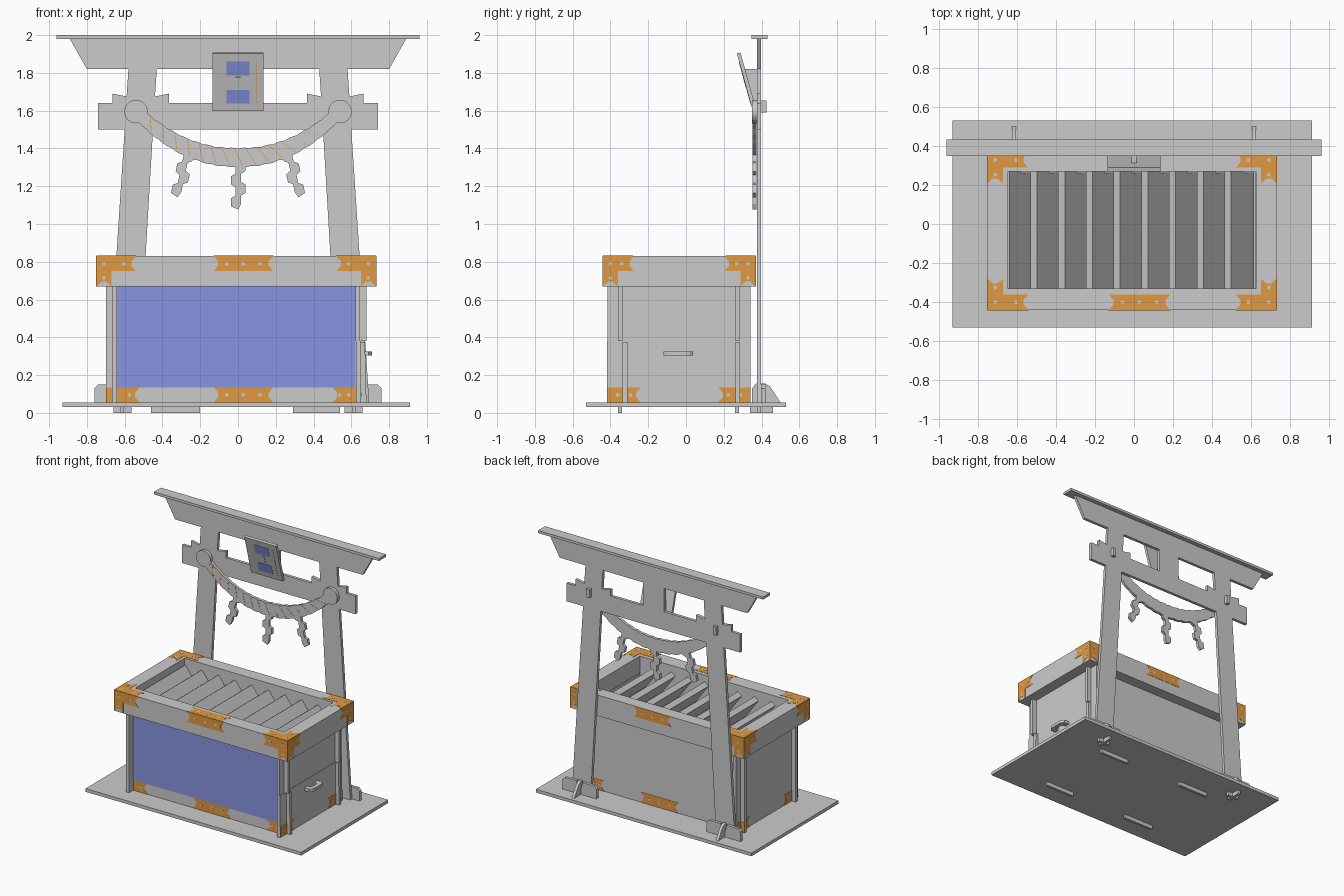
import bpy, bmesh, math
from mathutils import Vector

if "Cube" in bpy.data.objects:
    bpy.data.objects.remove(bpy.data.objects["Cube"])


def mat(name, rgb):
    m = bpy.data.materials.new(name)
    m.diffuse_color = (*rgb, 1)
    m.use_nodes = True
    m.node_tree.nodes["Principled BSDF"].inputs["Base Color"].default_value = m.diffuse_color
    return m


BRASS = mat("brass", (0.76, 0.32, 0.05))
BLUE = mat("blue", (0.25, 0.30, 0.76))
MAP = {'xz': lambda u, v, d: (u, d, v), 'yz': lambda u, v, d: (d, u, v), 'xy': lambda u, v, d: (u, v, d)}


def prism(name, pts, plane, a, b, m=None):
    """Extrude a 2D outline in a plane from depth a to b."""
    bm = bmesh.new()
    f = MAP[plane]
    lo = [bm.verts.new(f(u, v, a)) for u, v in pts]
    hi = [bm.verts.new(f(u, v, b)) for u, v in pts]
    n = len(pts)
    bm.faces.new(lo)
    bm.faces.new(hi)
    for i in range(n):
        j = (i + 1) % n
        bm.faces.new((lo[i], lo[j], hi[j], hi[i]))
    bmesh.ops.recalc_face_normals(bm, faces=bm.faces)
    me = bpy.data.meshes.new(name)
    bm.to_mesh(me)
    bm.free()
    o = bpy.data.objects.new(name, me)
    bpy.context.collection.objects.link(o)
    if m:
        me.materials.append(m)
    return o


def box(name, x0, x1, y0, y1, z0, z1, m=None):
    return prism(name, [(x0, y0), (x1, y0), (x1, y1), (x0, y1)], 'xy', z0, z1, m)


def circle(u, v, r, n=24):
    return [(u + r * math.cos(2 * math.pi * i / n), v + r * math.sin(2 * math.pi * i / n)) for i in range(n)]


# Brass fittings: fishtail strips and L corners lying on a face at depth d (o = outward sign)
W, N = 0.08, 0.025


def dots(pts, plane, d, o):
    for u, v in pts:
        prism("nail", circle(u, v, 0.010, 10), plane, d, d + o * 0.003)


def strip(plane, u0, u1, v0, d, o, left=True, right=True):
    t = [(0, 0), (N, W * .35), (N, W * .65), (0, W)]
    L = [(u0 + (a if left else 0), v0 + b) for a, b in t]
    R = [(u1 - (a if right else 0), v0 + b) for a, b in t]
    prism("brass_strip", L + R[::-1], plane, d, d + o * 0.002, BRASS)
    n = 3 if u1 - u0 > 0.25 else 2
    dots([(u0 + (u1 - u0) * (i + .8) / (n + .6), v0 + W / 2) for i in range(n)], plane, d, o)


def corner(plane, cu, cv, su, sv, lu, lv, d, o):
    p = [(0, 0), (lu, 0), (lu - N, W * .35), (lu - N, W * .65), (lu, W), (W, W),
         (W, lv), (W * .65, lv - N), (W * .35, lv - N), (0, lv)]
    prism("brass_corner", [(cu + su * a, cv + sv * b) for a, b in p], plane, d, d + o * 0.002, BRASS)
    dots([(cu + su * a, cv + sv * b) for a, b in ((W / 2, W / 2), (lu - .065, W / 2), (W / 2, lv - .045))],
         plane, d, o)


# Base plate and tabs below it
box("base_plate", -0.93, 0.91, -0.53, 0.53, 0.03, 0.055)
for y in (-0.36, 0.26):
    for x0, x1 in ((-0.46, -0.2), (0.29, 0.54)):
        box("base_tab", x0, x1, y, y + 0.02, 0, 0.03)

# Box body: boards crossing each other at the corners
box("front_board_lower", -0.70, 0.64, -0.36, -0.337, 0.055, 0.38)
box("front_board_upper", -0.70, 0.68, -0.36, -0.337, 0.38, 0.70)
box("back_board_lower", -0.70, 0.64, 0.262, 0.284, 0.055, 0.38)
box("back_board_upper", -0.70, 0.68, 0.262, 0.284, 0.38, 0.70)
box("left_board", -0.665, -0.64, -0.415, 0.342, 0.055, 0.70)
box("right_board", 0.622, 0.645, -0.415, 0.342, 0.38, 0.70)
box("blue_front_panel", -0.64, 0.622, -0.363, -0.36, 0.135, 0.67, BLUE)

# Pull-out door at the lower right with its corner battens
box("right_door", 0.625, 0.65, -0.418, 0.342, 0.055, 0.38)
for y in (-0.335, 0.262):
    prism("door_batten", [(0.65, 0.055), (0.68, 0.055), (0.672, 0.375), (0.65, 0.375)], 'xz', y, y + 0.025)

# Door handle: flat rounded loop
h = [(0.645, -0.118), (0.69, -0.118), (0.705, -0.10), (0.71, -0.08), (0.71, 0.0), (0.705, 0.02), (0.69, 0.038),
     (0.645, 0.038), (0.645, 0.0), (0.67, 0.0), (0.68, -0.02), (0.68, -0.06), (0.67, -0.08), (0.645, -0.08)]
prism("door_handle", h, 'xy', 0.303, 0.325)

# Top frame
X0, X1, Y0, Y1 = -0.75, 0.73, -0.44, 0.368
box("frame_front", X0, X1, Y0, -0.33, 0.67, 0.83)
box("frame_back", X0, X1, 0.27, Y1, 0.67, 0.83)
box("frame_left", X0, -0.645, -0.33, 0.27, 0.67, 0.83)
box("frame_right", 0.625, X1, -0.33, 0.27, 0.67, 0.83)

# Slanted slats in the opening
c, s = math.cos(math.radians(53)), math.sin(math.radians(53))
for k in range(9):
    x, z, L, t = -0.672 + 0.142 * k, 0.755, 0.195, 0.042
    prism("slat", [(x, z), (x + t * s, z + t * c), (x + t * s + L * c, z + t * c - L * s), (x + L * c, z - L * s)],
          'xz', -0.335, 0.275)

# Brass on the frame: front, back, sides and top
for d, o in ((Y0, -1), (Y1, 1)):
    for cu, su in ((X0, 1), (X1, -1)):
        corner('xz', cu, 0.83, su, -1, 0.21, 0.16, d, o)
    strip('xz', -0.13, 0.187, 0.75, d, o)
for d, o in ((X0, -1), (X1, 1)):
    for cu, su in ((Y0, 1), (Y1, -1)):
        corner('yz', cu, 0.83, su, -1, 0.165, 0.16, d, o)
for cx, sx in ((X0, 1), (X1, -1)):
    for cy, sy in ((Y0, 1), (Y1, -1)):
        corner('xy', cx, cy, sx, sy, 0.21, 0.16, 0.83, 1)
strip('xy', -0.13, 0.187, Y0, 0.83, 1)

# Brass along the foot of the box
for d, o in ((-0.36, -1), (0.284, 1)):
    strip('xz', -0.70, -0.52, 0.055, d, o, left=False)
    strip('xz', -0.13, 0.187, 0.055, d, o)
    strip('xz', 0.50, 0.625, 0.055, d, o, right=False)
for d, o in ((-0.665, -1), (0.65, 1)):
    strip('yz', -0.415, -0.24, 0.055, d, o, left=False)
    strip('yz', 0.17, 0.342, 0.055, d, o, right=False)

# Gate: roof board, lintel, tie beam
box("roof_board", -0.96, 0.96, 0.347, 0.432, 1.98, 2.0)
prism("lintel", [(-0.89, 1.98), (0.89, 1.98), (0.80, 1.82), (-0.80, 1.82)], 'xz', 0.375, 0.398)
box("tie_beam", -0.74, 0.74, 0.375, 0.398, 1.50, 1.64)
box("plaque_post", -0.09, 0.09, 0.375, 0.398, 1.64, 1.82)

# Gate legs with wedges, rope discs, pegs and feet, mirrored
for m in (-1, 1):
    def side(pts):
        return [(m * a, b) for a, b in pts]

    def mbox(name, x0, x1, *r):
        box(name, *sorted((m * x0, m * x1)), *r)
    prism("gate_leg_upper", side([(0.43, 1.82), (0.58, 1.82), (0.592, 1.64), (0.442, 1.64)]), 'xz', 0.375, 0.398)
    prism("gate_leg_lower", side([(0.45, 1.50), (0.60, 1.50), (0.695, 0.05), (0.535, 0.05)]), 'xz', 0.375, 0.398)
    prism("outer_wedge", side([(0.59, 1.64), (0.665, 1.64), (0.665, 1.69), (0.589, 1.675)]), 'xz', 0.375, 0.398)
    prism("inner_wedge", side([(0.442, 1.64), (0.365, 1.64), (0.365, 1.69), (0.44, 1.675)]), 'xz', 0.375, 0.398)
    prism("rope_disc", circle(m * 0.54, 1.595, 0.062, 32), 'xz', 0.350, 0.375)
    mbox("rope_peg", 0.527, 0.553, 0.36, 0.425, 1.59, 1.655)
    mbox("leg_tab", 0.565, 0.66, 0.375, 0.398, 0, 0.05)
    mbox("gusset_tab", 0.603, 0.625, 0.34, 0.46, 0, 0.05)
    prism("foot_plate", side([(0.47, 0.055), (0.76, 0.055), (0.76, 0.13), (0.74, 0.15), (0.64, 0.15), (0.63, 0.10),
                              (0.60, 0.10), (0.59, 0.15), (0.49, 0.15), (0.47, 0.13)]), 'xz', 0.398, 0.42)
    prism("foot_gusset", [(0.35, 0.055), (0.50, 0.055), (0.445, 0.14), (0.42, 0.155), (0.37, 0.155), (0.35, 0.13)],
          'yz', m * 0.603, m * 0.625)

# Twisted rope, cut flat, with wavy edges and thin strand lines


def rope_at(x, k=0.0):
    r = abs(x) / 0.54
    z = 1.352 + 0.245 * r ** 2.2
    g = 0.245 * 2.2 * r ** 1.2 / 0.54 * (1 if x > 0 else -1)
    n = Vector((-g, 1)).normalized()
    w = 0.030 + 0.020 * (1 - r * r)
    p = Vector((x, z)) + n * w * k
    return p.x, p.y


M, STR = 96, 16
xs = [-0.53 + 1.06 * i / M for i in range(M + 1)]
bump = [0.93 + 0.1 * abs(math.sin(math.pi * STR * i / M)) for i in range(M + 1)]
edge = [rope_at(x, b) for x, b in zip(xs, bump)] + [rope_at(x, -b) for x, b in zip(xs[::-1], bump[::-1])]
prism("rope", edge, 'xz', 0.352, 0.374)
for i in range(1, STR):
    x = -0.53 + 1.06 * i / STR
    a, b = rope_at(x - 0.022, 0.85), rope_at(x + 0.022, -0.85)
    prism("rope_strand_line", [a, (a[0] + .004, a[1]), (b[0] + .004, b[1]), b], 'xz', 0.351, 0.353, BRASS)

# Folded paper streamers hanging off the rope: a strip that steps left and right
right, left = [], []
for i in range(4):
    cx, z = (0.014 if i % 2 == 0 else -0.010), 0.02 - 0.058 * i
    right += [(cx + 0.026, z), (cx + 0.026, z - 0.044)]
    left += [(cx - 0.026, z - 0.014), (cx - 0.026, z - 0.058)]
zig = right + [(0.002, -0.228)] + left[::-1]
for x, z, a in ((0, 1.305, 0), (-0.275, 1.365, 12), (0.275, 1.365, -12)):
    o = prism("paper_streamer", [(-u if x > 0 else u, v) for u, v in zig], 'xz', -0.011, 0.011)
    o.location = (x, 0.363, z)
    o.rotation_euler.y = math.radians(a)

# Tilted plaque with blue panels and centre peg
parts = [box("plaque", -0.135, 0.135, -0.01, 0.01, 0, 0.315),
         box("plaque_panel_upper", -0.06, 0.06, -0.012, -0.01, 0.195, 0.27, BLUE),
         box("plaque_panel_lower", -0.06, 0.06, -0.012, -0.01, 0.04, 0.115, BLUE),
         box("plaque_peg", -0.012, 0.012, -0.013, 0.0, 0.127, 0.185),
         box("plaque_line", 0.097, 0.1, -0.0115, -0.01, 0.035, 0.27, BRASS)]
for o in parts:
    o.location = (0, 0.363, 1.602)
    o.rotation_euler.x = math.radians(15.5)
prism("plaque_bracket", [(0.36, 1.65), (0.38, 1.65), (0.38, 1.82), (0.31, 1.82)], 'yz', -0.012, 0.012)
